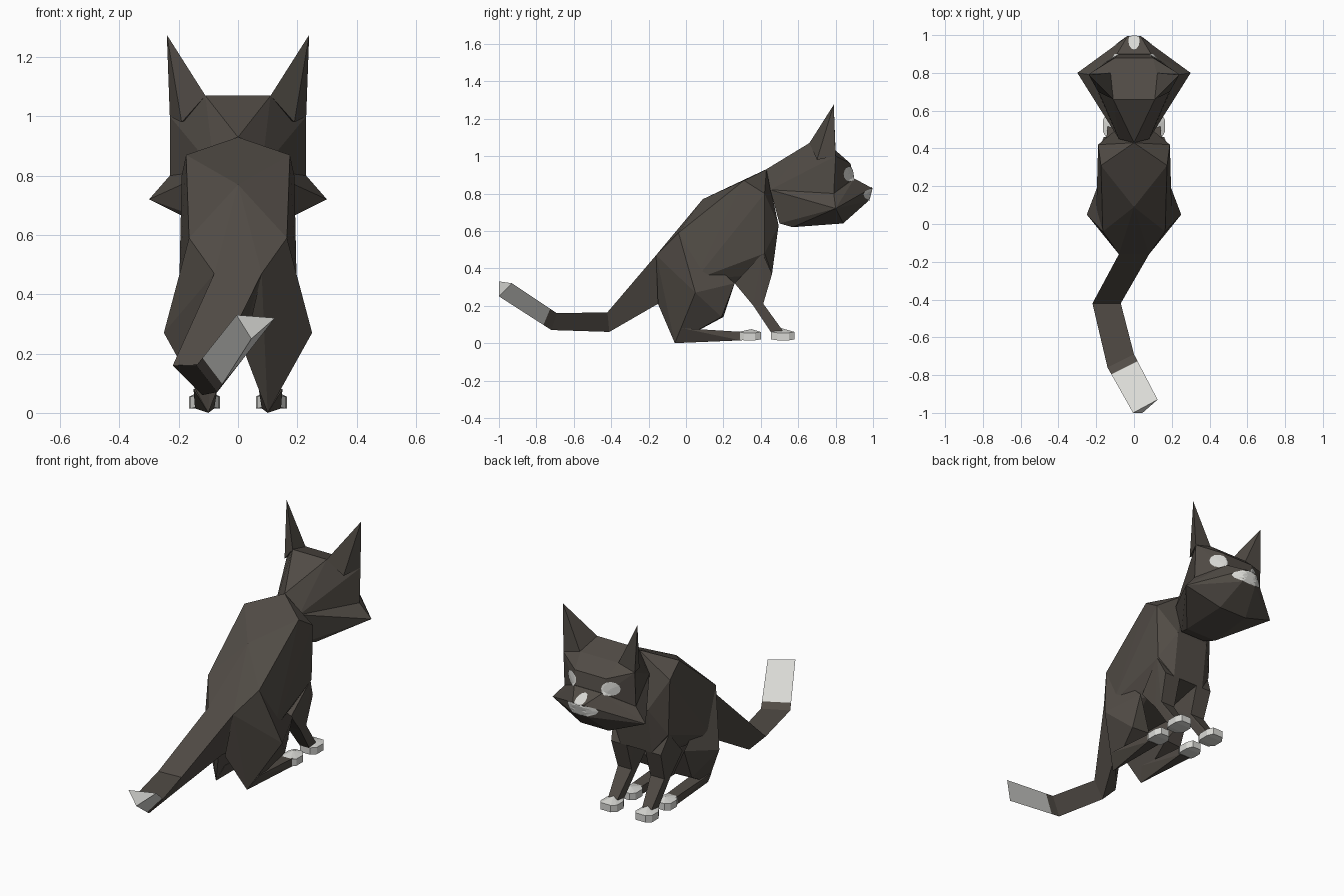
import bpy, bmesh, math
from mathutils import Vector
from mathutils.bvhtree import BVHTree

if "Cube" in bpy.data.objects:
    bpy.data.objects.remove(bpy.data.objects["Cube"])


def material(name, rgb):
    m = bpy.data.materials.new(name)
    m.diffuse_color = (*rgb, 1)
    m.use_nodes = True
    m.node_tree.nodes["Principled BSDF"].inputs["Base Color"].default_value = m.diffuse_color
    return m


DARK = material("dark brown fur", (0.082, 0.071, 0.060))
WHITE = material("white fur", (0.69, 0.69, 0.66))


def finish(bm, name, mat):
    mesh = bpy.data.meshes.new(name)
    bm.to_mesh(mesh)
    bm.free()
    mesh.materials.append(mat)
    obj = bpy.data.objects.new(name, mesh)
    bpy.context.collection.objects.link(obj)
    return obj


def hull(name, points, mat=DARK, both=False, side=1):
    """Faceted solid around the points; both=True adds the mirrored points."""
    pts = {(side * x, y, z) for x, y, z in points}
    if both:
        pts |= {(-x, y, z) for x, y, z in pts}
    bm = bmesh.new()
    for p in sorted(pts):
        bm.verts.new(p)
    bmesh.ops.convex_hull(bm, input=bm.verts[:])
    bmesh.ops.delete(bm, geom=[v for v in bm.verts if not v.link_faces], context='VERTS')
    bmesh.ops.recalc_face_normals(bm, faces=bm.faces[:])
    return finish(bm, name, mat)


def ring(x0, x1, y0, y1, z0, z1):
    """Eight corners of a block."""
    return [(x, y, z) for x in (x0, x1) for y in (y0, y1) for z in (z0, z1)]


# Torso
hull("torso", [(0, .43, .93), (.175, .31, .87), (.19, .42, .80), (0, .09, .77),
               (.165, -.04, .59), (.08, -.16, .47), (0, -.15, .21), (.18, .42, .48),
               (.10, .495, .63), (.10, .46, .37), (.12, .26, .32), (.20, .05, .34)],
     both=True)

# Head: skull above, jaw with pointed cheeks below
skull = hull("skull", [(0, .43, .93), (.08, .45, .82), (.11, .66, 1.07), (.12, .80, 1.03),
                       (.23, .80, 1.0), (.23, .79, .80), (.10, .88, .96), (.08, .90, .86)],
             both=True)
jaw = hull("jaw", [(.08, .45, .82), (.08, .50, .64), (.10, .57, .62), (.09, .84, .64),
                   (.30, .80, .72), (.23, .79, .80), (.09, .90, .88),
                   (.035, .993, .83), (.045, .975, .76)], both=True)

for s, label in ((1, "right"), (-1, "left")):
    # Ears
    hull(label + "_ear", [(.24, .79, 1.275), (.11, .66, 1.07), (.23, .80, 1.0),
                          (.12, .80, 1.02), (.19, .70, .98)], side=s)
    # Hind leg
    hull(label + "_haunch", [(.165, -.04, .59), (.25, .05, .27), (.08, -.16, .47),
                             (.02, -.15, .21), (.06, .20, .14), (.17, .19, .14),
                             (.17, .26, .32), (.10, -.06, 0)], side=s)
    hull(label + "_hind_foot", [(.10, -.06, 0), (.15, -.02, .08), (.07, -.02, .08)]
         + ring(.08, .145, .29, .30, .015, .06), side=s)
    hull(label + "_hind_paw", ring(.065, .16, .31, .37, .015, .055)
         + ring(.085, .14, .28, .40, .02, .06) + [(.11, .35, .075)], WHITE, side=s)
    # Front leg
    elbow = ring(.06, .15, .36, .41, .20, .215)
    hull(label + "_front_leg_upper", [(.05, .26, .32), (.16, .26, .32), (.18, .41, .48),
                                      (.05, .41, .48), (.06, .46, .37), (.16, .46, .37)]
         + elbow, side=s)
    hull(label + "_front_leg_lower", elbow + ring(.08, .14, .46, .515, .05, .07), side=s)
    hull(label + "_front_paw", ring(.06, .165, .49, .55, .015, .055)
         + ring(.08, .145, .455, .58, .02, .06) + [(.11, .51, .08)], WHITE, side=s)

# Tail: three-sided sections (left top, right top, bottom)
sections = [[Vector(p) for p in sec] for sec in (
    [(-.08, -.16, .47), (.08, -.16, .47), (0, -.15, .21)],
    [(-.22, -.42, .16), (-.07, -.42, .165), (-.12, -.41, .06)],
    [(-.14, -.76, .16), (0, -.69, .16), (-.07, -.72, .07)],
    [(-.005, -1.0, .33), (.125, -.93, .32), (.045, -1.0, .25)])]
sections.insert(3, [a.lerp(b, .15) for a, b in zip(sections[2], sections[3])])
bm = bmesh.new()
rings = [[bm.verts.new(p) for p in sec] for sec in sections]
for n, (a, b) in enumerate(zip(rings, rings[1:])):
    for i in range(3):
        j = (i + 1) % 3
        f = bm.faces.new((a[i], a[j], b[j], b[i]))
        f.material_index = int(n == 3)
bm.faces.new(rings[0])
bm.faces.new(rings[-1]).material_index = 1
bmesh.ops.recalc_face_normals(bm, faces=bm.faces[:])
finish(bm, "tail", DARK).data.materials.append(WHITE)

# Face markings: thin plates laid on the front of the head
trees = [BVHTree.FromPolygons([v.co.copy() for v in o.data.vertices],
                              [tuple(p.vertices) for p in o.data.polygons])
         for o in (skull, jaw)]


def on_face(x, z):
    hits = [t.ray_cast(Vector((x, 2, z)), Vector((0, -1, 0)))[0] for t in trees]
    return Vector((x, max(h.y for h in hits if h) + .005, z))


def patch(name, cx, cz, rx, rz, sides=12, steps=4):
    bm = bmesh.new()
    centre = bm.verts.new(on_face(cx, cz))
    loops = []
    for k in range(1, steps + 1):
        r = k / steps
        loops.append([bm.verts.new(on_face(cx + rx * r * math.cos(i * math.tau / sides),
                                           cz + rz * r * math.sin(i * math.tau / sides)))
                      for i in range(sides)])
    for i in range(sides):
        j = (i + 1) % sides
        bm.faces.new((centre, loops[0][j], loops[0][i]))
        for a, b in zip(loops, loops[1:]):
            bm.faces.new((a[i], a[j], b[j], b[i]))
    bm.normal_update()
    for f in bm.faces:
        if f.normal.y < 0:
            f.normal_flip()
    return finish(bm, name, WHITE)


patch("right_eye", .125, .905, .045, .04)
patch("left_eye", -.125, .905, .045, .04)
patch("muzzle_marking", 0, .795, .10, .035)
patch("nose_bridge", 0, .845, .03, .025)
